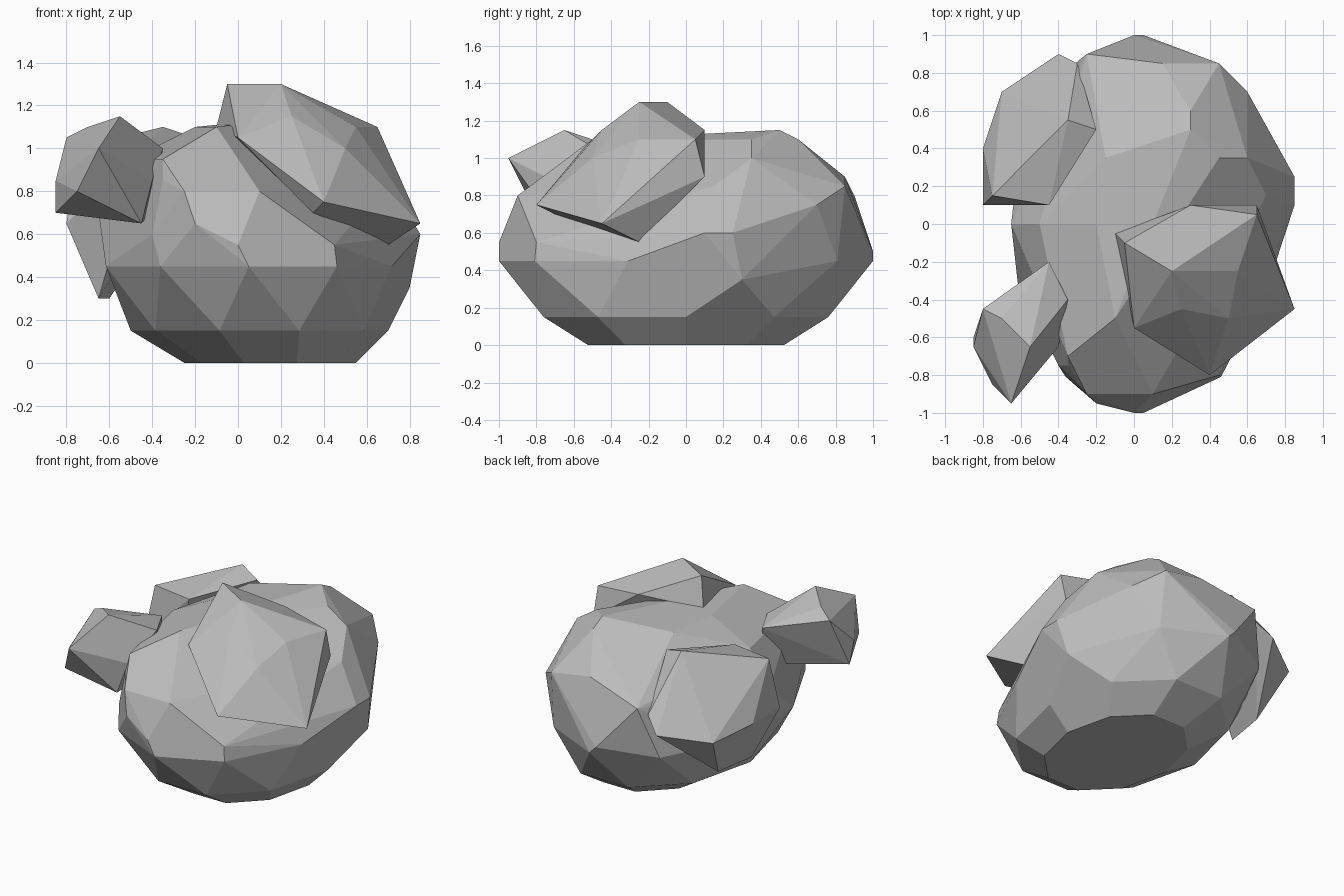
import bpy
import bmesh
from math import cos, sin, radians, tau

default_cube = bpy.data.objects.get("Cube")
if default_cube:
    bpy.data.objects.remove(default_cube, do_unlink=True)

# One plain stone colour
stone = bpy.data.materials.new("stone_grey")
stone.use_nodes = True
stone_colour = (.5, .5, .5, 1)
stone.diffuse_color = stone_colour
shader = stone.node_tree.nodes["Principled BSDF"]
shader.inputs["Base Color"].default_value = stone_colour


def chiselled_rock(name, corners):
    """Wrap a few corner points in a flat-faced convex rock."""
    bm = bmesh.new()
    for corner in corners:
        bm.verts.new(corner)
    hull = bmesh.ops.convex_hull(bm, input=bm.verts)
    buried = [item for item in hull["geom_interior"] if isinstance(item, bmesh.types.BMVert)]
    bmesh.ops.delete(bm, geom=buried, context='VERTS')
    # Merge nearly level triangles into broad facets
    bmesh.ops.dissolve_limit(bm, angle_limit=radians(6), verts=bm.verts, edges=bm.edges)
    bmesh.ops.recalc_face_normals(bm, faces=bm.faces)
    for face in bm.faces:
        face.smooth = False
    mesh = bpy.data.meshes.new(name)
    bm.to_mesh(mesh)
    bm.free()
    mesh.materials.append(stone)
    rock = bpy.data.objects.new(name, mesh)
    bpy.context.collection.objects.link(rock)


def oval_ring(height, middle_x, half_width, half_depth, turn, sides=10):
    """Corners of a level oval, with the turn given as a share of one side."""
    ring = []
    for side in range(sides):
        angle = tau * (side + turn) / sides
        ring.append((middle_x + half_width * cos(angle), half_depth * sin(angle), height))
    return ring


# Main boulder: regular ovals below, an uneven crown above
boulder_corners = []
for height, middle_x, half_width, half_depth, turn in [
    (0, .15, .4, .55, 0),
    (.15, .1, .6, .8, 0),
    (.45, .05, .7, 1, .5),
]:
    boulder_corners += oval_ring(height, middle_x, half_width, half_depth, turn)
shoulder = [
    (.85, .1, .6), (.85, .25, .6), (.8, .3, .35), (-.65, 0, .7), (-.6, -.25, .6),
    (-.4, -.75, .6), (-.2, -.95, .65), (0, -1, .55), (.45, -.8, .55), (0, 1, .5),
]
back_crown = [
    (.6, .7, .75), (.45, .85, .85), (.15, .85, .9), (-.25, .9, .8), (.7, .15, .85),
    (.6, .35, 1), (.3, .6, 1.1), (.3, .5, 1.15), (.45, .35, 1.1), (-.15, .35, 1.1),
]
front_crown = [
    (-.2, 0, 1.1), (-.1, -.5, 1.1), (-.35, -.7, .95), (-.35, -.75, .85),
    (-.25, -.9, .8), (.1, -.9, .8), (-.5, 0, .95),
]
chiselled_rock("main_boulder", boulder_corners + shoulder + back_crown + front_crown)

# Broad slab leaning on the front of the boulder
slab_ridge = [(-.05, -.1, 1.3), (.2, -.25, 1.3), (.55, -.25, 1.1), (.25, -.45, 1.15), (.5, -.5, 1)]
slab_rim = [
    (.4, -.8, .75), (.85, -.45, .65), (0, -.55, 1.05), (-.1, -.05, 1.1),
    (.3, .1, 1.15), (.65, .05, 1.1),
]
slab_underside = [(.7, -.25, .55), (.35, -.7, .7), (.65, .1, .9)]
chiselled_rock("leaning_slab", slab_ridge + slab_rim + slab_underside)

# Small stone jutting out at the front
stone_top = [
    (-.65, -.95, 1), (-.55, -.65, 1.15), (-.35, -.4, 1), (-.45, -.2, 1),
    (-.8, -.45, 1.05), (-.7, -.5, 1.1),
]
stone_base = [
    (-.85, -.65, .85), (-.75, -.85, .8), (-.85, -.6, .7), (-.45, -.7, .65),
    (-.4, -.65, .85), (-.4, -.3, .7),
]
chiselled_rock("jutting_stone", stone_top + stone_base)

# Wedge-shaped stone set into the back
wedge_top = [(-.75, .15, 1), (-.35, .55, 1.1), (-.2, .5, 1.05), (-.45, .1, 1)]
wedge_side = [(-.4, .9, .65), (-.3, .85, .75), (-.7, .7, .6), (-.8, .4, .65), (-.8, .1, .65)]
wedge_base = [(-.65, .2, .3), (-.6, .5, .3)]
chiselled_rock("back_wedge", wedge_top + wedge_side + wedge_base)
